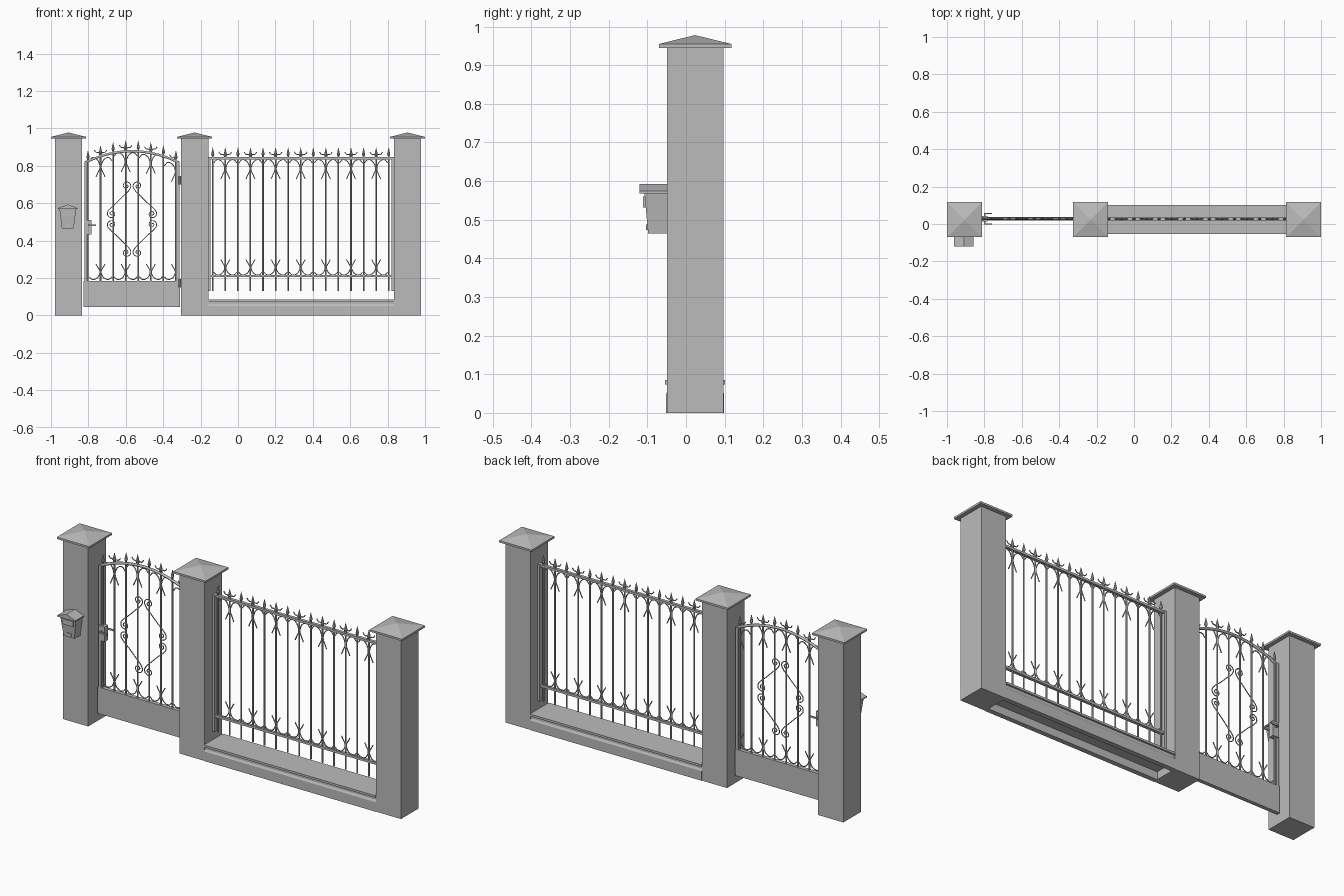
import bpy, bmesh, math
from mathutils import Matrix, Vector

cube = bpy.data.objects.get("Cube")
if cube:
    bpy.data.objects.remove(cube)

grey = bpy.data.materials.new("plain grey")
grey.use_nodes = True
grey.diffuse_color = (0.5, 0.5, 0.5, 1)
grey.node_tree.nodes["Principled BSDF"].inputs["Base Color"].default_value = (0.5, 0.5, 0.5, 1)

YC = 0.0235      # centre plane of the walls
YF = 0.028       # plane of the ironwork
STEP = 0.0672    # spacing of the bars


def finish(name, bm):
    bmesh.ops.recalc_face_normals(bm, faces=bm.faces)
    mesh = bpy.data.meshes.new(name)
    bm.to_mesh(mesh)
    bm.free()
    mesh.materials.append(grey)
    obj = bpy.data.objects.new(name, mesh)
    bpy.context.collection.objects.link(obj)
    return obj


def box(bm, x, y, z):
    """Box from (low, high) pairs."""
    size = [b - a for a, b in (x, y, z)]
    mid = [(a + b) / 2 for a, b in (x, y, z)]
    m = Matrix.Translation(mid) @ Matrix.Diagonal((*size, 1))
    return bmesh.ops.create_cube(bm, size=1, matrix=m)["verts"]


def cone(bm, x, y, z, r1, r2, h, sides=4, turn=0):
    m = Matrix.Translation((x, y, z + h / 2)) @ Matrix.Rotation(turn, 4, "Z")
    bmesh.ops.create_cone(bm, cap_ends=True, segments=sides, radius1=r1,
                          radius2=r2, depth=h, matrix=m)


def prism(bm, profile, axis, lo, hi):
    """Extrude a closed 2D profile along x (profile yz) or y (profile xz)."""
    place = (lambda p, t: (t, *p)) if axis == "x" else (lambda p, t: (p[0], t, p[1]))
    face = bm.faces.new([bm.verts.new(place(p, lo)) for p in profile])
    ext = bmesh.ops.extrude_face_region(bm, geom=[face])["geom"]
    shift = Vector(place((0, 0), hi - lo))
    bmesh.ops.translate(bm, vec=shift, verts=[v for v in ext if isinstance(v, bmesh.types.BMVert)])


def wires(name, paths, radius, res=4):
    """Smooth round wires through xz points in the ironwork plane."""
    cu = bpy.data.curves.new(name, "CURVE")
    cu.dimensions = "3D"
    cu.bevel_depth, cu.bevel_resolution, cu.resolution_u = radius, 1, res
    cu.use_fill_caps = True
    for path in paths:
        sp = cu.splines.new("BEZIER")
        sp.bezier_points.add(len(path) - 1)
        for p, (x, z) in zip(sp.bezier_points, path):
            p.co = (x, YF, z)
            p.handle_left_type = p.handle_right_type = "AUTO"
    tmp = bpy.data.objects.new(name + "_path", cu)
    bpy.context.collection.objects.link(tmp)
    dg = bpy.context.evaluated_depsgraph_get()
    mesh = bpy.data.meshes.new_from_object(tmp.evaluated_get(dg))
    bpy.data.objects.remove(tmp)
    mesh.materials.clear()
    mesh.materials.append(grey)
    mesh.shade_smooth()
    obj = bpy.data.objects.new(name, mesh)
    bpy.context.collection.objects.link(obj)


# Pillars with pyramid caps
for name, x in (("gate_pillar", -0.906), ("middle_pillar", -0.232), ("end_pillar", 0.906)):
    bm = bmesh.new()
    box(bm, (x - 0.073, x + 0.073), (YC - 0.073, YC + 0.073), (0, 0.945))
    finish(name, bm)
    bm = bmesh.new()
    box(bm, (x - 0.094, x + 0.094), (YC - 0.094, YC + 0.094), (0.945, 0.955))
    cone(bm, x, YC, 0.955, 0.094 * math.sqrt(2), 0, 0.023, 4, math.pi / 4)
    finish(name + "_cap", bm)

# Low wall, hollow underneath, with a coping on top
half = [(0.05, 0.04), (0.05, 0), (0.075, 0), (0.075, 0.05), (0.069, 0.06),
        (0.069, 0.074), (0.078, 0.074), (0.078, 0.085)]
bm = bmesh.new()
prism(bm, [(YC + y, z) for y, z in half] + [(YC - y, z) for y, z in reversed(half)],
      "x", -0.16, 0.834)
finish("low_wall", bm)

# Scroll shapes, as offsets from a bar and from a rail
SCROLL = [(0.024, 0.088), (0.014, 0.07), (0.004, 0.05), (0.008, 0.028), (0.024, 0.01),
          (0.045, 0.006), (0.062, 0.02)]
LEAF = [(0.034, 0.034), (0.024, 0.022), (0.01, 0.02), (0.003, 0.004)]


def scrolls(x, low, top, sides=(-1, 1)):
    out = []
    for s in sides:
        out.append([(x + s * a, low + b) for a, b in SCROLL])
        out.append([(x + s * a, top - 1.25 * b) for a, b in SCROLL])
        out.append([(x + s * a, top + b) for a, b in LEAF])
    return out


def bars(name, xs, low, top):
    """Upright bars with spear tips."""
    bm = bmesh.new()
    for x in xs:
        t = top(x)
        cone(bm, x, YF, low, 0.0042, 0.0042, t + 0.015 - low, 8)
        cone(bm, x, YF, t + 0.01, 0.004, 0.0085, 0.012, 8)
        cone(bm, x, YF, t + 0.022, 0.0085, 0, 0.038, 8)
    finish(name, bm)


# Fence panel
fence_x = [-0.135 + STEP * i for i in range(15)]
bars("fence_bars", fence_x, 0.13, lambda x: 0.84)
wires("fence_scrolls", [p for x in fence_x[1::2] for p in scrolls(x, 0.211, 0.84)], 0.0028)
bm = bmesh.new()
for z in (0.211, 0.84):
    box(bm, (-0.16, 0.834), (YF - 0.008, YF + 0.008), (z - 0.006, z + 0.006))
finish("fence_rails", bm)
bm = bmesh.new()
for x in (-0.153, 0.827):
    box(bm, (x - 0.006, x + 0.006), (YF - 0.012, YF + 0.012), (0.13, 0.846))
finish("fence_end_posts", bm)

# Gate
GX = -0.567


def arch(x):
    return 0.878 - 0.06 * ((x - GX) / 0.25) ** 2


gate_x = [GX + STEP * (i - 3.5) for i in range(8)]
bars("gate_bars", gate_x, 0.17, arch)
gate_scrolls = []
for i in (1, 3, 5, 7):
    gate_scrolls += scrolls(gate_x[i], 0.187, arch(gate_x[i]), (-1,) if i == 7 else (-1, 1))
wires("gate_scrolls", gate_scrolls, 0.0028)
wires("gate_arch", [[(GX + 0.25 * k / 6, arch(GX + 0.25 * k / 6)) for k in range(-6, 7)]], 0.007)
bm = bmesh.new()
box(bm, (-0.825, -0.309), (YF - 0.01, YF + 0.01), (0.045, 0.184))
finish("gate_kick_plate", bm)
bm = bmesh.new()
for s in (-1, 1):
    x = GX + s * 0.247
    box(bm, (x - 0.008, x + 0.008), (YF - 0.009, YF + 0.009), (0.18, 0.822))
finish("gate_stiles", bm)

# Diamond ornament: four arms, each with a curl at both ends


def curl(cx, cz, start, turn, r):
    n = 9
    return [(cx + r * (1 - 0.8 * k / n) * math.cos(start + turn * k / n),
             cz + r * (1 - 0.8 * k / n) * math.sin(start + turn * k / n)) for k in range(n + 1)]


arm = (curl(0.03, 0.178, math.radians(230), -math.radians(480), 0.026)[::-1]
       + [(0.045, 0.125), (0.085, 0.085), (0.118, 0.055)]
       + curl(0.108, 0.028, math.radians(20), -math.radians(480), 0.024))
wires("gate_diamond", [[(GX + sx * x, 0.515 + sz * z) for x, z in arm]
                       for sx in (-1, 1) for sz in (-1, 1)], 0.0026)

# Lock with a lever on each side, and hinges
bm = bmesh.new()
box(bm, (-0.818, -0.782), (YF - 0.014, YF + 0.014), (0.432, 0.51))
for s in (-1, 1):
    ya, yb = sorted((YF + s * 0.014, YF + s * 0.032))
    box(bm, (-0.803, -0.795), (ya, yb), (0.478, 0.486))
    ya, yb = sorted((YF + s * 0.026, YF + s * 0.032))
    box(bm, (-0.803, -0.758), (ya, yb), (0.478, 0.486))
finish("gate_lock", bm)
bm = bmesh.new()
for z in (0.15, 0.70):
    cone(bm, -0.311, YF - 0.008, z, 0.007, 0.007, 0.045, 10)
finish("gate_hinges", bm)

# Letter box: tapered body, gabled roof, flap and label plate
MX = -0.91
bm = bmesh.new()
for v in box(bm, (MX - 0.045, MX + 0.045), (-0.108, -0.049), (0.465, 0.572)):
    if v.co.z < 0.5:
        v.co.x = MX + (v.co.x - MX) * 0.7
        v.co.y = max(v.co.y, -0.098)
finish("letter_box", bm)
bm = bmesh.new()
prism(bm, [(MX - 0.053, 0.568), (MX + 0.053, 0.568), (MX + 0.053, 0.574),
           (MX, 0.593), (MX - 0.053, 0.574)], "y", -0.12, -0.049)
finish("letter_box_roof", bm)
bm = bmesh.new()
box(bm, (MX - 0.032, MX + 0.032), (-0.111, -0.103), (0.532, 0.56))
box(bm, (MX - 0.014, MX + 0.014), (-0.103, -0.097), (0.474, 0.488))
finish("letter_box_flap", bm)
